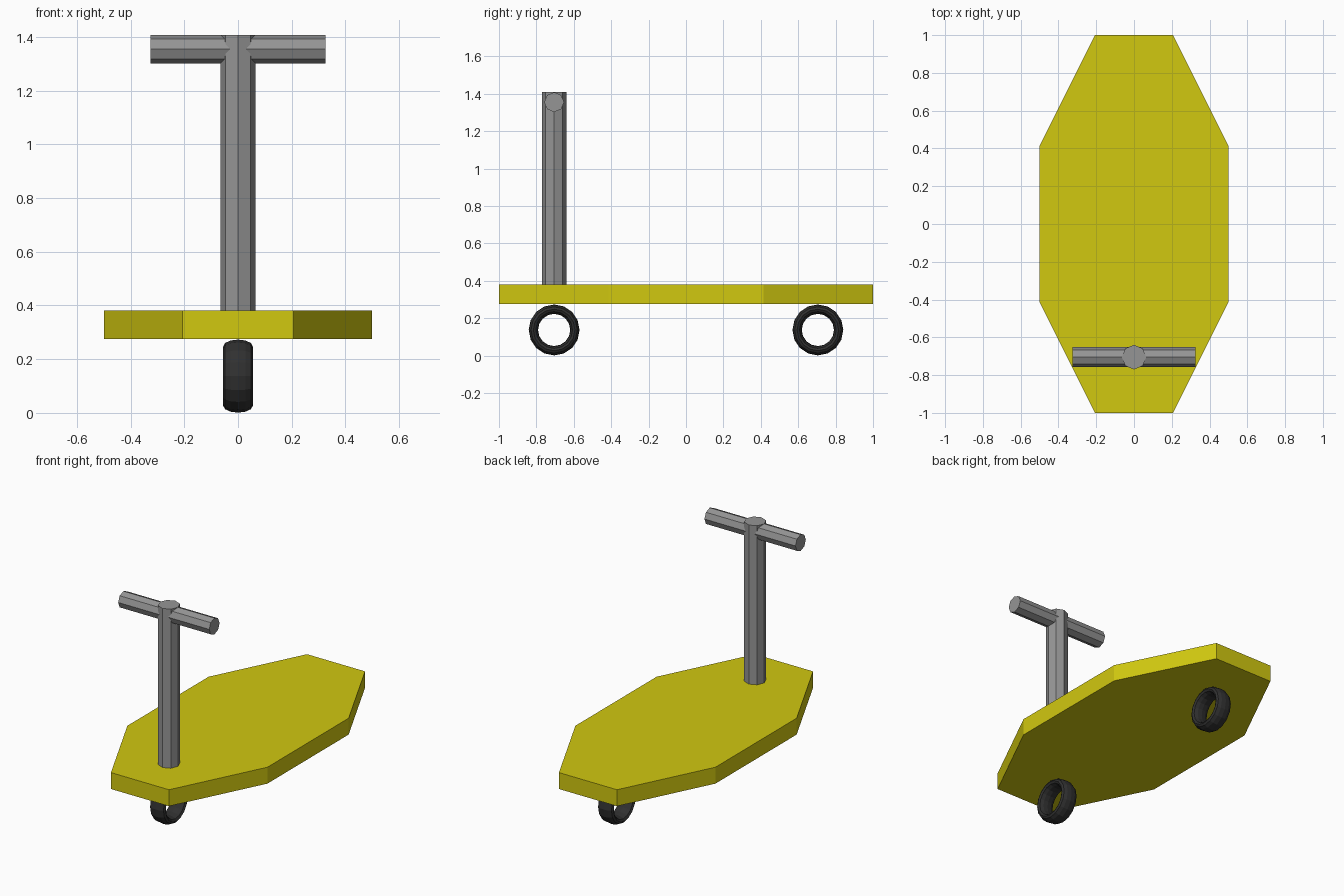
import bpy
import math
from mathutils import Matrix

cube = bpy.data.objects.get("Cube")
if cube:
    bpy.data.objects.remove(cube, do_unlink=True)


def material(name, rgb):
    m = bpy.data.materials.new(name)
    m.use_nodes = True
    m.diffuse_color = (*rgb, 1)
    m.node_tree.nodes["Principled BSDF"].inputs["Base Color"].default_value = (*rgb, 1)
    return m


yellow = material("yellow", (0.64, 0.58, 0.005))
grey = material("grey", (0.3, 0.3, 0.3))
black = material("black", (0.03, 0.03, 0.03))


def finish(name, mat, transform):
    """Name the new object, bake its transform into the mesh and colour it."""
    ob = bpy.context.object
    ob.name = ob.data.name = name
    ob.data.transform(transform)
    ob.data.materials.append(mat)
    return ob


def octagon_prism(name, mat, radius, length, transform):
    bpy.ops.mesh.primitive_cylinder_add(vertices=8, radius=radius, depth=length)
    return finish(name, mat, transform)


def quarter_turn(axis):
    return Matrix.Rotation(math.pi / 2, 4, axis)


FRONT_Y = -0.705
AXLE_Z = 0.137

# Deck: a stretched octagon with flat sides facing front and back
flat = math.cos(math.pi / 8)
octagon_prism("deck", yellow, 1, 0.106,
              Matrix.Translation((0, 0, 0.328))
              @ Matrix.Diagonal((0.5 / flat, 1 / flat, 1, 1))
              @ Matrix.Rotation(math.pi / 8, 4, "Z"))

# Steering post and crossbar
post_bottom, post_top = 0.33, 1.408
octagon_prism("steering_post", grey, 0.065, post_top - post_bottom,
              Matrix.Translation((0, FRONT_Y, (post_bottom + post_top) / 2)))
octagon_prism("handlebar", grey, 0.053, 0.65,
              Matrix.Translation((0, FRONT_Y, 1.355)) @ quarter_turn("Y"))

# Wheels: wide open rings
for name, y in (("front_wheel", FRONT_Y), ("rear_wheel", -FRONT_Y)):
    bpy.ops.mesh.primitive_torus_add(major_segments=16, minor_segments=12,
                                     major_radius=0.111, minor_radius=0.025)
    finish(name, black,
           Matrix.Translation((0, y, AXLE_Z))
           @ Matrix.Diagonal((2.2, 1, 1, 1)) @ quarter_turn("Y"))
